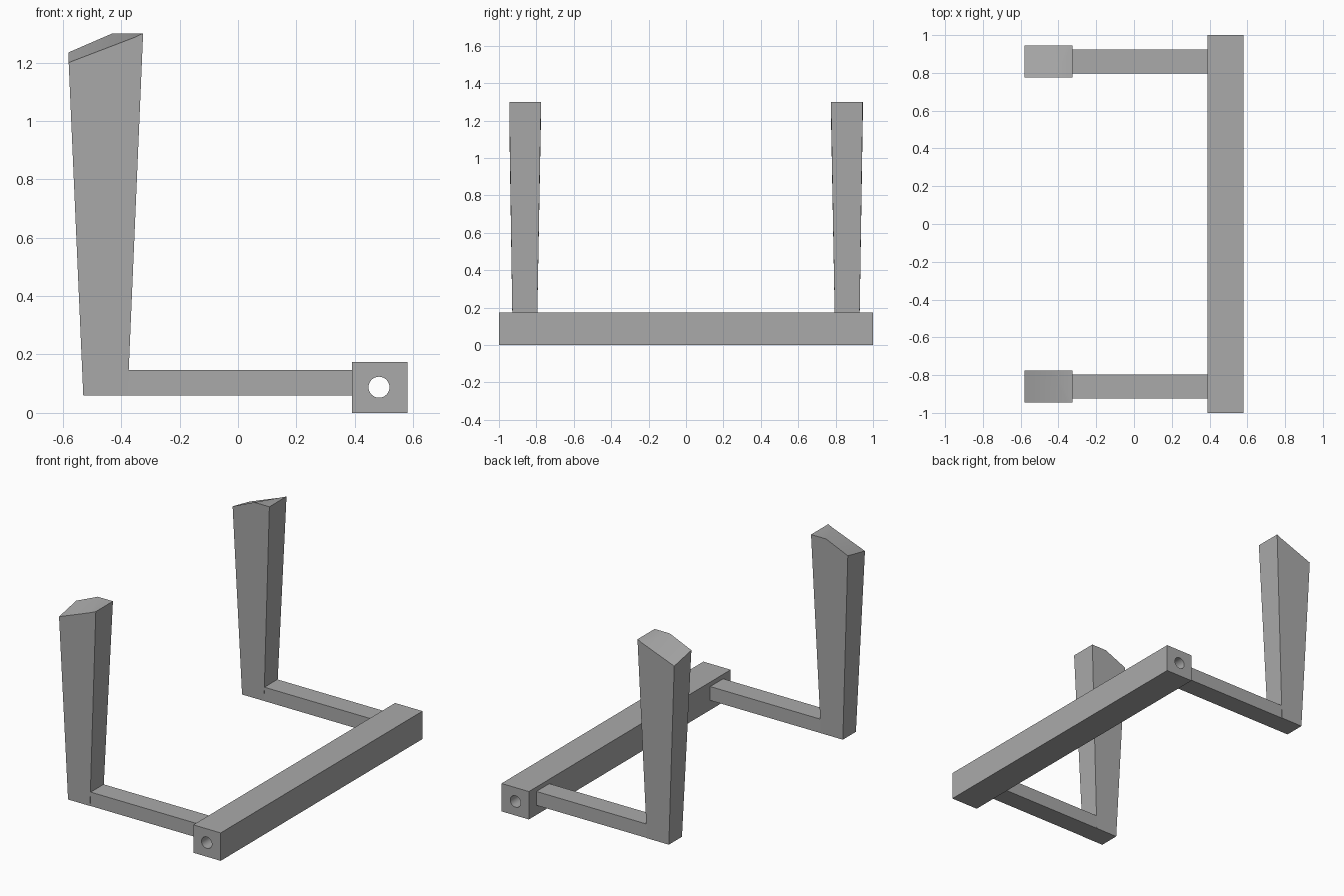
import bpy, bmesh, math

cube = bpy.data.objects.get("Cube")
if cube:
    bpy.data.objects.remove(cube, do_unlink=True)

grey = bpy.data.materials.new("plain grey")
grey.use_nodes = True
grey.diffuse_color = (0.4, 0.4, 0.4, 1)
grey.node_tree.nodes["Principled BSDF"].inputs["Base Color"].default_value = (0.4, 0.4, 0.4, 1)


def finish(bm, name):
    bmesh.ops.recalc_face_normals(bm, faces=bm.faces)
    mesh = bpy.data.meshes.new(name)
    bm.to_mesh(mesh)
    bm.free()
    mesh.materials.append(grey)
    obj = bpy.data.objects.new(name, mesh)
    bpy.context.collection.objects.link(obj)
    return obj


def box(name, x, y, z):
    bm = bmesh.new()
    bmesh.ops.create_cube(bm, size=1)
    for v in bm.verts:
        v.co = [lo + (c + 0.5) * (hi - lo) for c, (lo, hi) in zip(v.co, (x, y, z))]
    return finish(bm, name)


def post(name, side):
    """Tapered post whose slanted top is lofted between its outer and inner edges."""
    bm = bmesh.new()
    base = [(-0.53, 0.06), (-0.378, 0.06)]
    outer_top = [(-0.325, 1.3), (-0.355, 1.286), (-0.58, 1.2)]
    inner_top = [(-0.325, 1.3), (-0.43, 1.3), (-0.58, 1.235)]

    def edge(points, y):
        return [bm.verts.new((x, side * y, z)) for x, z in points]

    outer = edge(base, 0.927) + edge(outer_top, 0.945)
    inner = edge(base, 0.797) + edge(inner_top, 0.775)
    bm.faces.new(outer)
    bm.faces.new(inner)
    for i in range(5):
        j = (i + 1) % 5
        face = bm.faces.new((outer[i], outer[j], inner[j], inner[i]))
        face.smooth = i in (2, 3)
    # keep the post sides crisp around the softened top
    for e in bm.edges:
        e.smooth = all(f.smooth for f in e.link_faces)
    return finish(bm, name)


# Crossbar with a round bore along its whole length
bar = box("crossbar", (0.39, 0.58), (-1, 1), (0, 0.175))
bpy.ops.mesh.primitive_cylinder_add(vertices=32, radius=0.036, depth=2.2,
                                    location=(0.483, 0, 0.088),
                                    rotation=(math.pi / 2, 0, 0))
cutter = bpy.context.object
cutter.name = "bore_cutter"
cutter.hide_render = True
cut = bar.modifiers.new("bore", "BOOLEAN")
cut.operation = "DIFFERENCE"
cut.solver = "EXACT"
cut.object = cutter
bpy.ops.object.select_all(action="DESELECT")
bar.select_set(True)
bpy.context.view_layer.objects.active = bar
bpy.ops.object.modifier_apply(modifier=cut.name)
bpy.data.objects.remove(cutter, do_unlink=True)
bpy.ops.object.shade_smooth_by_angle(angle=math.radians(30))

# Matching arms and posts at both ends
for label, side in (("front", -1), ("back", 1)):
    box(label + "_arm", (-0.4, 0.4), sorted((side * 0.797, side * 0.925)), (0.06, 0.147))
    post(label + "_post", side)
